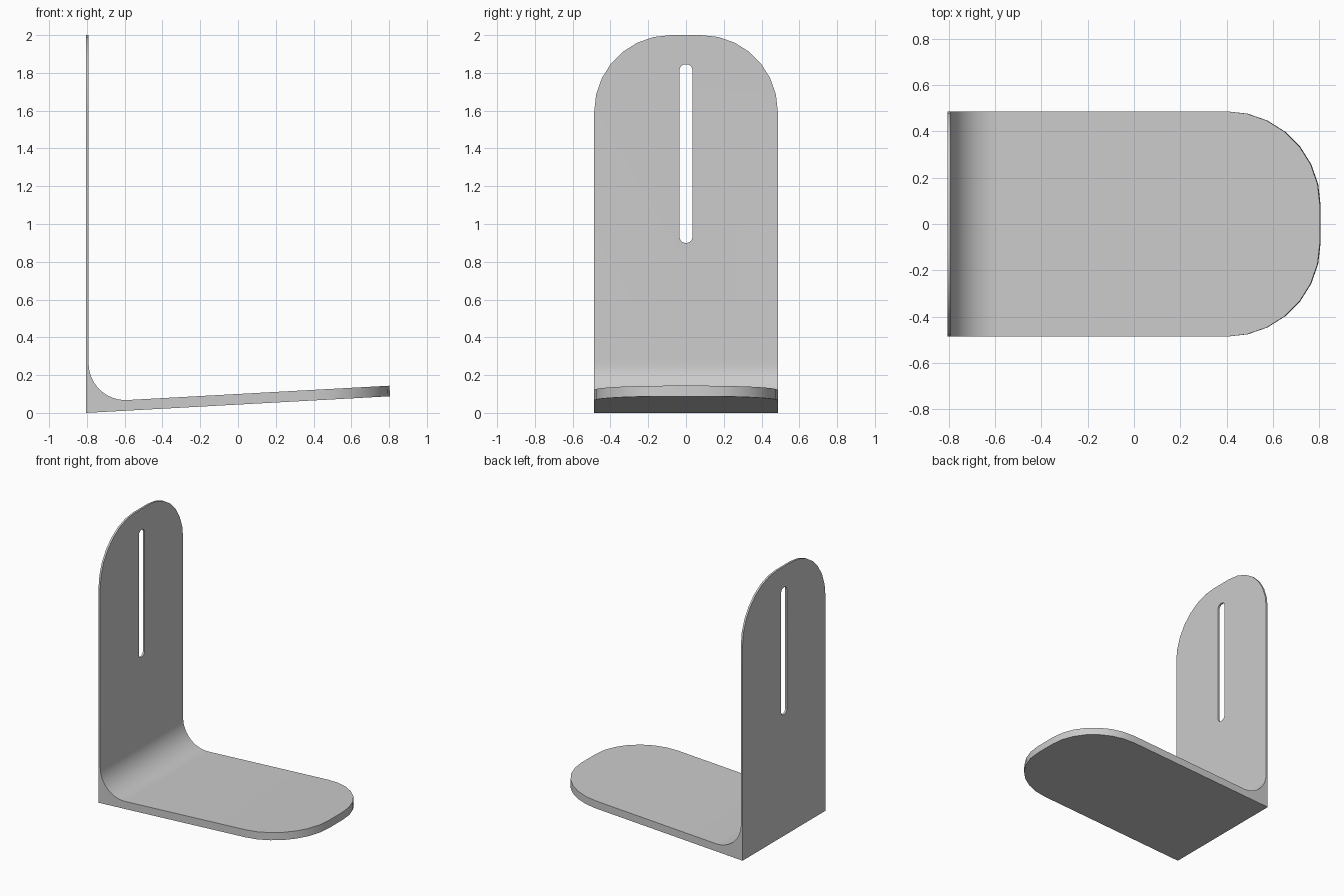
import bpy, bmesh, math

if "Cube" in bpy.data.objects:
    bpy.data.objects.remove(bpy.data.objects["Cube"])

HALF_W = 0.486      # half width of the bracket
TILT = math.atan(0.088 / 1.61)
BASE_T = 0.056      # base thickness
FILLET = 0.195
BACK, WALL = -0.805, -0.791


def bevelled(name, bm, edges, radius, segments):
    """Round the chosen edges and turn the bmesh into an object."""
    bmesh.ops.bevel(bm, geom=edges, offset=radius, offset_type='OFFSET',
                    segments=segments, profile=0.5, affect='EDGES')
    bmesh.ops.recalc_face_normals(bm, faces=bm.faces)
    mesh = bpy.data.meshes.new(name)
    bm.to_mesh(mesh)
    bm.free()
    obj = bpy.data.objects.new(name, mesh)
    bpy.context.collection.objects.link(obj)
    return obj


# Side profile: tilted base, inner fillet, thin upright plate
tip_x, tip_z = 0.805, 0.088
end_x, end_z = tip_x - BASE_T * math.sin(TILT), tip_z + BASE_T * math.cos(TILT)
cx = WALL + FILLET
cz = end_z + (cx - end_x) * math.tan(TILT) + FILLET / math.cos(TILT)
start, stop = -math.pi / 2 + TILT, -math.pi
profile = [(BACK, 0), (tip_x, tip_z), (end_x, end_z)]
for i in range(13):
    a = start + (stop - start) * i / 12
    profile.append((cx + FILLET * math.cos(a), cz + FILLET * math.sin(a)))
profile += [(WALL, 2), (BACK, 2)]

# Extrude across the width, then round the four outer corners
bm = bmesh.new()
face = bm.faces.new([bm.verts.new((x, -HALF_W, z)) for x, z in profile])
new = bmesh.ops.extrude_face_region(bm, geom=[face])['geom']
bmesh.ops.translate(bm, vec=(0, 2 * HALF_W, 0),
                    verts=[v for v in new if isinstance(v, bmesh.types.BMVert)])


def is_corner(e):
    a, b = e.verts
    same_side = abs(a.co.y - b.co.y) < 1e-4
    return same_side and (min(a.co.z, b.co.z) > 1.99 or min(a.co.x, b.co.x) > 0.79)


bracket = bevelled("bracket", bm, [e for e in bm.edges if is_corner(e)], 0.404, 7)

# Slot cutter: box with rounded ends
bm = bmesh.new()
bmesh.ops.create_cube(bm, size=1)
bmesh.ops.scale(bm, vec=(0.2, 0.068, 0.945), verts=bm.verts)
bmesh.ops.translate(bm, vec=(-0.8, 0, 1.3725), verts=bm.verts)
ends = [e for e in bm.edges if abs(e.verts[0].co.x - e.verts[1].co.x) > 0.1]
cutter = bevelled("slot_cutter", bm, ends, 0.031, 5)
cutter.hide_render = True

# Cut the slot
mod = bracket.modifiers.new("slot", 'BOOLEAN')
mod.operation = 'DIFFERENCE'
mod.solver = 'EXACT'
mod.object = cutter
bpy.context.view_layer.objects.active = bracket
bracket.select_set(True)
bpy.ops.object.modifier_apply(modifier=mod.name)
bpy.data.objects.remove(cutter)
bpy.ops.object.shade_smooth_by_angle(angle=math.radians(30))
